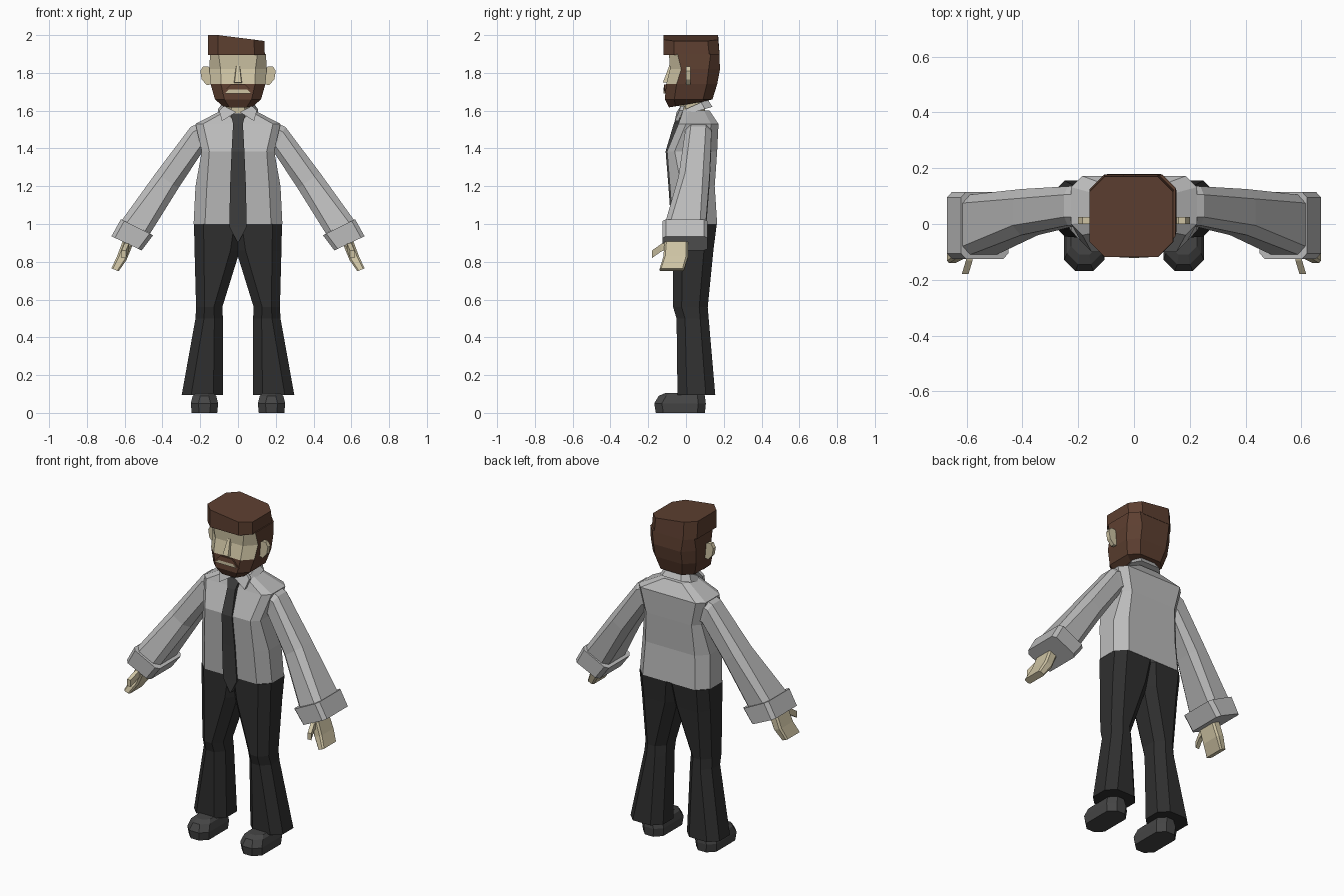
import bpy, bmesh


def mat(name, *rgb):
    m = bpy.data.materials.new(name)
    m.diffuse_color = (*rgb, 1)
    return m


SHIRT = mat("light_grey", .50, .50, .50)
TROUSER = mat("near_black", .028, .028, .028)
SHOE = mat("shoe_grey", .06, .06, .06)
TIE = mat("tie_grey", .05, .05, .05)
SKIN = mat("skin", .62, .55, .37)
HAIR = mat("brown", .11, .05, .03)


def octagon(xl, xr, yf, yb, zf, c, zb=None):
    """Chamfered rectangle in plan; zb tilts the back edge up or down."""
    zb = zf if zb is None else zb
    pts = [(xl + c, yf), (xr - c, yf), (xr, yf + c), (xr, yb - c),
           (xr - c, yb), (xl + c, yb), (xl, yb - c), (xl, yf + c)]
    return [(x, y, zf + (zb - zf) * (y - yf) / (yb - yf)) for x, y in pts]


def limb(outer, inner, yf, yb, c):
    """Chamfered rectangle across a slanted limb, from outer to inner (x, z)."""
    w = ((outer[0] - inner[0]) ** 2 + (outer[1] - inner[1]) ** 2) ** .5
    return [(inner[0] + (outer[0] - inner[0]) * u / w, y, inner[1] + (outer[1] - inner[1]) * u / w)
            for u, y, _ in octagon(0, w, yf, yb, 0, c)]


def loft(name, rings, material, mirror=False, second=None, picked=()):
    """Skin closed rings with flat faces; 'picked' (row, side) faces get the second material."""
    bm = bmesh.new()
    vs = [[bm.verts.new(p) for p in r] for r in rings]
    n = len(rings[0])
    for i in range(len(vs) - 1):
        for j in range(n):
            k = (j + 1) % n
            f = bm.faces.new((vs[i][j], vs[i][k], vs[i + 1][k], vs[i + 1][j]))
            f.material_index = int((i, j) in picked)
    bm.faces.new(vs[0][::-1])
    bm.faces.new(vs[-1])
    bmesh.ops.recalc_face_normals(bm, faces=bm.faces)
    me = bpy.data.meshes.new(name)
    bm.to_mesh(me)
    bm.free()
    me.materials.append(material)
    if second:
        me.materials.append(second)
    ob = bpy.data.objects.new(name, me)
    bpy.context.collection.objects.link(ob)
    if mirror:
        ob.modifiers.new("mirror", 'MIRROR').use_mirror_merge = False
    return ob


def slab(name, pts, dy, material, mirror=False):
    """Outline given as points, thickened along y."""
    return loft(name, [pts, [(x, y + dy, z) for x, y, z in pts]], material, mirror)


# Shirt body
loft("shirt", [octagon(-w, w, yf, yb, z, c) for w, yf, yb, z, c in (
    (.235, -.07, .165, 1.0, .06), (.225, -.085, .152, 1.2, .06),
    (.192, -.10, .165, 1.385, .04), (.225, -.04, .172, 1.53, .04),
    (.09, -.015, .125, 1.60, .03))], SHIRT)

# Sleeves, cuffs, hands and thumbs
loft("sleeve", [limb((.12, 1.57), (.12, 1.40), .0, .14, .03),
                limb((.25, 1.515), (.19, 1.38), -.005, .135, .03),
                limb((.435, 1.27), (.315, 1.19), -.04, .125, .035),
                limb((.615, 1.02), (.465, .95), -.11, .105, .03)], SHIRT, True)
loft("cuff", [limb((.62, 1.025), (.45, .94), -.125, .115, .02),
              limb((.67, .935), (.51, .86), -.125, .115, .02)], SHIRT, True)
loft("hand", [limb((.595, .95), (.545, .92), -.11, .01, .01),
              limb((.64, .83), (.59, .81), -.12, .01, .01),
              limb((.67, .765), (.632, .75), -.14, -.01, .008)], SKIN, True)
loft("thumb", [[(x + .012 * a, y, z + .02 * b) for a, b in ((-1, -1), (1, -1), (1, 1), (-1, 1))]
               for x, y, z in ((.585, -.08, .89), (.59, -.13, .875), (.605, -.18, .84))],
     SKIN, True)

# Flared trouser legs
loft("trouser_leg", [octagon(-.03, .233, -.068, .163, 1.0, .05),
                     octagon(-.01, .23, -.068, .145, .86, .05),
                     octagon(.083, .222, -.068, .115, .56, .045),
                     octagon(.08, .225, -.05, .12, .50, .045),
                     octagon(.08, .298, -.045, .155, .095, .05)], TROUSER, True)

# Shoes
loft("shoe", [octagon(.11, .245, -.16, .10, 0, .04),
              octagon(.105, .25, -.168, .105, .05, .04),
              octagon(.115, .24, -.145, .10, .09, .04),
              octagon(.13, .225, -.11, .09, .105, .03)], SHOE, True)

# Tie with knot, following the chest
tie = [(.04, -.04, 1.585), (.026, -.065, 1.53), (.034, -.108, 1.385),
       (.042, -.093, 1.2), (.046, -.078, .985), (.004, -.075, .905)]
loft("tie", [[(-w, y, z), (w, y, z), (w, y + .05, z), (-w, y + .05, z)] for w, y, z in tie], TIE)

# Neck and collar
loft("neck", [octagon(-.065, .065, -.03, .10, 1.56, .03),
              octagon(-.065, .065, -.035, .10, 1.66, .03)], SKIN)
loft("collar", [octagon(-.105, .105, -.035, .14, 1.57, .04, 1.62),
                octagon(-.08, .08, -.03, .115, 1.595, .035, 1.66)], SHIRT)
slab("collar_wing", [(.01, -.05, 1.592), (.075, -.028, 1.625), (.10, -.035, 1.60),
                     (.085, -.06, 1.545)], .02, SHIRT, True)

# Head with beard: front faces of the upper rows are skin
loft("head", [octagon(-.08, .08, -.09, .10, 1.617, .035, 1.65),
              octagon(-.122, .122, -.112, .14, 1.66, .05),
              octagon(-.145, .145, -.105, .165, 1.74, .055),
              octagon(-.152, .152, -.085, .18, 1.82, .06),
              octagon(-.148, .148, -.09, .176, 1.90, .045)],
     HAIR, second=SKIN, picked=[(r, s) for r in (2, 3) for s in (0, 1, 7)])

# Hair block with a lopsided top
top = [(x, y, z - .13 * max(0, x + .1)) for x, y, z in octagon(-.16, .14, -.118, .17, 2.0, .055)]
loft("hair", [octagon(-.16, .142, -.118, .178, 1.895, .055), top], HAIR)

# Facial details
loft("nose", [[(-.025, -.08, 1.745), (.025, -.08, 1.745), (.018, -.122, 1.75), (-.018, -.122, 1.75)],
              [(-.012, -.07, 1.84), (.012, -.07, 1.84), (.008, -.088, 1.84), (-.008, -.088, 1.84)]], SKIN)
slab("mouth", [(-.07, -.118, 1.692), (.07, -.118, 1.692), (.05, -.118, 1.712),
               (-.05, -.118, 1.712)], .03, SKIN)
slab("moustache", [(-.085, -.115, 1.69), (-.065, -.115, 1.69), (-.05, -.12, 1.712),
                   (.05, -.12, 1.712), (.065, -.115, 1.69), (.085, -.115, 1.69),
                   (.04, -.115, 1.738), (-.04, -.115, 1.738)], .03, HAIR)
slab("ear", [(.14, 0, 1.74), (.165, 0, 1.735), (.192, 0, 1.765), (.20, 0, 1.81),
             (.185, 0, 1.835), (.16, 0, 1.835), (.14, 0, 1.815)], .025, SKIN, True)
